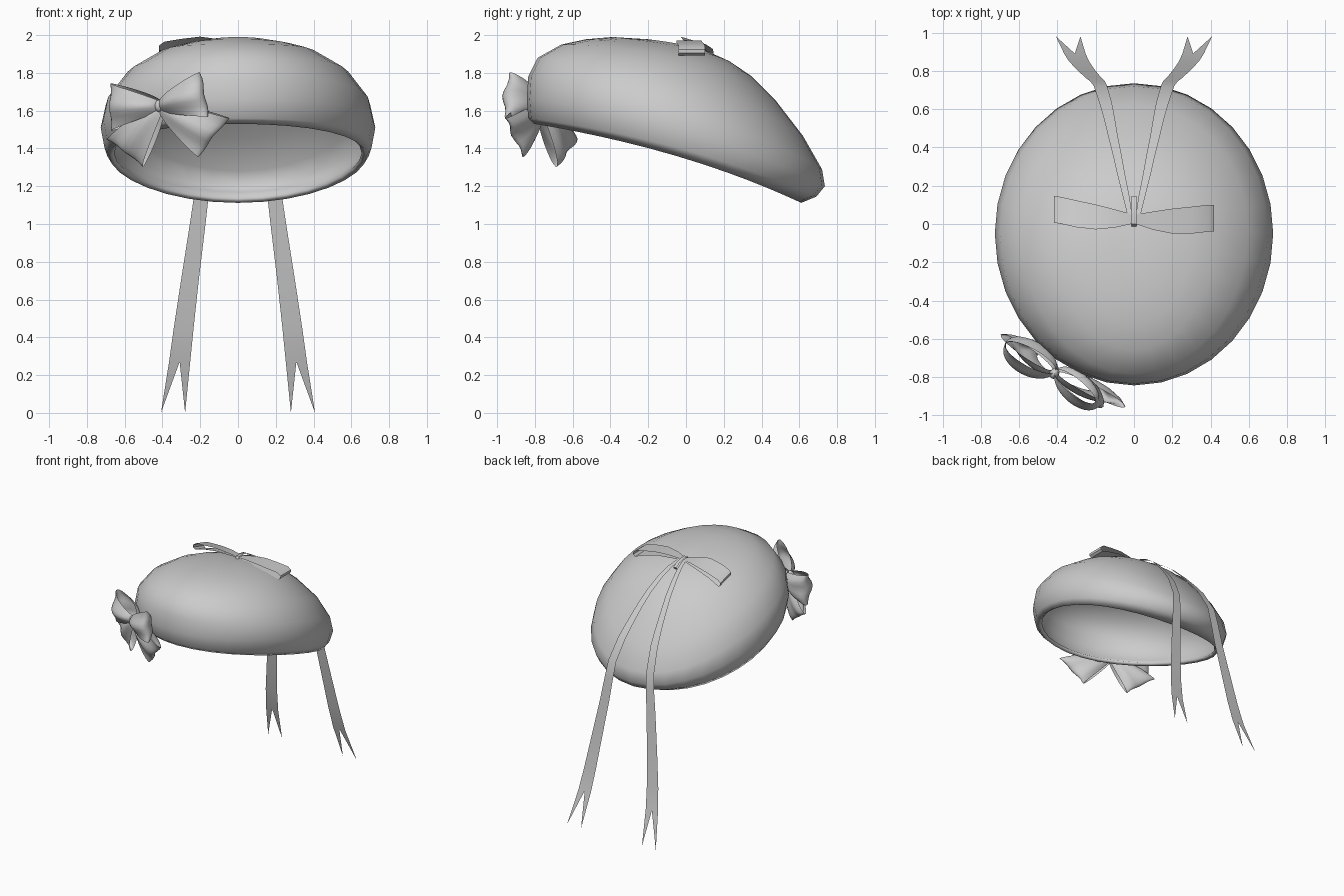
import bpy, math
from mathutils import Vector

if "Cube" in bpy.data.objects:
    bpy.data.objects.remove(bpy.data.objects["Cube"])

grey = bpy.data.materials.new("soft_grey")
grey.diffuse_color = (0.6, 0.6, 0.6, 1)
grey.use_nodes = True
grey.node_tree.nodes["Principled BSDF"].inputs["Base Color"].default_value = grey.diffuse_color


def make(name, verts, faces, angle=60):
    me = bpy.data.meshes.new(name)
    me.from_pydata(verts, [], faces)
    me.materials.append(grey)
    ob = bpy.data.objects.new(name, me)
    bpy.context.collection.objects.link(ob)
    bpy.ops.object.select_all(action='DESELECT')
    ob.select_set(True)
    bpy.context.view_layer.objects.active = ob
    bpy.ops.object.shade_smooth_by_angle(angle=math.radians(angle))
    return ob


def grid_faces(rows, cols, wrap=False):
    n = cols if wrap else cols - 1
    return [(i * cols + j, i * cols + (j + 1) % cols,
             (i + 1) * cols + (j + 1) % cols, (i + 1) * cols + j)
            for i in range(rows - 1) for j in range(n)]


# Beret shell: each ring is given by its front (y,z), side (x,y,z) and back (y,z)
rings = [
    ((-.805, 1.53), (.680, -.05, 1.36), (.61, 1.112)),
    ((-.835, 1.56), (.707, -.05, 1.405), (.69, 1.145)),
    ((-.843, 1.66), (.727, -.05, 1.51), (.735, 1.20)),
    ((-.835, 1.78), (.700, -.05, 1.63), (.72, 1.29)),
    ((-.785, 1.88), (.595, -.04, 1.77), (.62, 1.465)),
    ((-.66, 1.95), (.43, -.04, 1.878), (.47, 1.66)),
    ((-.53, 1.978), (.32, -.03, 1.915), (.35, 1.78)),
    ((-.39, 1.99), (.22, -.03, 1.938), (.23, 1.862)),
    ((-.20, 1.978), (.11, -.03, 1.952), (.10, 1.92)),
]
SEG = 32
verts = []
for f, s, b in rings:
    for j in range(SEG):
        a = 2 * math.pi * j / SEG
        c = math.cos(a)
        y, z = (s[k + 1] + (f[k] - b[k]) / 2 * c
                + ((f[k] + b[k]) / 2 - s[k + 1]) * c * c for k in (0, 1))
        verts.append((s[0] * math.sin(a), y, z))
faces = grid_faces(len(rings), SEG, True)
top = len(verts)
verts.append((0, -.05, 1.955))
base = (len(rings) - 1) * SEG
faces += [(base + j, base + (j + 1) % SEG, top) for j in range(SEG)]
beret = make("beret", verts, faces)
mod = beret.modifiers.new("felt_thickness", 'SOLIDIFY')
mod.thickness, mod.offset = .03, -1

# Trailing ribbons with a swallowtail end: y, z, inner x, outer x
path = [(.05, 1.955, .01, .035), (.15, 1.925, .025, .06), (.25, 1.87, .045, .085),
        (.36, 1.79, .065, .11), (.46, 1.69, .085, .135), (.55, 1.59, .10, .157),
        (.63, 1.49, .115, .18), (.72, 1.32, .14, .21), (.745, 1.18, .152, .228),
        (.765, 1.0, .172, .255), (.81, .7, .208, .302), (.85, .45, .235, .34),
        (.89, .27, .253, .365)]
for side, label in ((-1, "left"), (1, "right")):
    v = []
    for y, z, xi, xo in path:
        v += [(side * xi, y, z), (side * (xi + xo) / 2, y, z), (side * xo, y, z)]
    fs = grid_faces(len(path), 3)
    n = len(v)
    v += [(side * .28, .98, 0), (side * .408, .98, 0)]
    fs += [(n - 3, n - 2, n), (n - 2, n - 1, n + 1)]
    make("ribbon_tail_" + label, v, fs)

# Flat loops of the crown bow: x, z, front y, back y along the folded band
band = [(.01, 1.955, 0, .05), (.10, 1.968, -.03, .065), (.20, 1.972, -.05, .08),
        (.30, 1.96, -.05, .09), (.39, 1.945, -.04, .10), (.418, 1.925, -.04, .10),
        (.418, 1.905, -.04, .10), (.40, 1.892, -.04, .10), (.30, 1.925, -.048, .09),
        (.20, 1.945, -.05, .08), (.01, 1.95, 0, .05)]
for side, label in ((-1, "left"), (1, "right")):
    v = []
    for x, z, y0, y1 in band:
        shift = .045 * x / .41 if side < 0 else 0
        tilt = .02 * min(1, x / .2) if side < 0 else 0
        v += [(side * x, y0 + shift, z + tilt), (side * x, y1 + shift, z - tilt)]
    make("crown_bow_loop_" + label, v, grid_faces(len(band), 2), 50)

# Crown bow knot: a narrow band wrapped from front to back
knot = [(-.015, 1.945), (.0, 1.965), (.05, 1.965), (.11, 1.95), (.145, 1.925),
        (.13, 1.905), (.05, 1.93)]
v = [(x, y, z) for y, z in knot for x in (-.014, .014)]
fs = grid_faces(len(knot), 2) + [(12, 13, 1, 0)]
make("crown_bow_knot", v, fs, 40)

# Puffy side bow, laid out on a plane facing outward at the front left
centre = Vector((-.41, -.77, 1.625))
along = Vector((.87, -.49, 0))
out = Vector((-.49, -.87, 0))
up = Vector((0, 0, 1))


def puffy_loop(name, angle, length, half, depth, lean, pinch, skew=0):
    a = math.radians(angle)
    d = along * math.cos(a) + up * math.sin(a)
    w = along * -math.sin(a) + up * math.cos(a)
    rows, cols, v = 29, 9, []
    for i in range(rows):
        p = 2 * math.pi * i / (rows - 1)
        t = (1 - math.cos(p)) / 2
        for j in range(cols):
            q = 2 * j / (cols - 1) - 1
            width = .025 + (half - .025) * t ** .8
            r = length * t * (1 - pinch * (1 - q * q)) + skew * q * t
            n = depth * math.sin(p) * (1.1 - .55 * q * q) + lean * t
            n += .01 * t * math.cos(q * 5)
            v.append(centre + d * r + w * (q * width) + out * n)
    make(name, v, grid_faces(rows, cols))


puffy_loop("side_bow_loop_right", 12, .29, .12, .075, .035, 0)
puffy_loop("side_bow_loop_left", 181, .30, .125, .085, .0, 0)
puffy_loop("side_bow_tail_right", -28, .357, .135, .05, -.02, .02, .035)
puffy_loop("side_bow_tail_left", 227, .343, .13, .05, -.03, .02, -.022)

# Side bow knot: small rounded bead
v = []
for i in range(7):
    e = -math.pi / 2 + math.pi * i / 6
    for j in range(12):
        b = 2 * math.pi * j / 12
        v.append(centre + up * (.034 * math.sin(e))
                 + along * (.025 * math.cos(e) * math.cos(b))
                 + out * (.012 + .03 * math.cos(e) * math.sin(b)))
make("side_bow_knot", v, grid_faces(7, 12, True))
